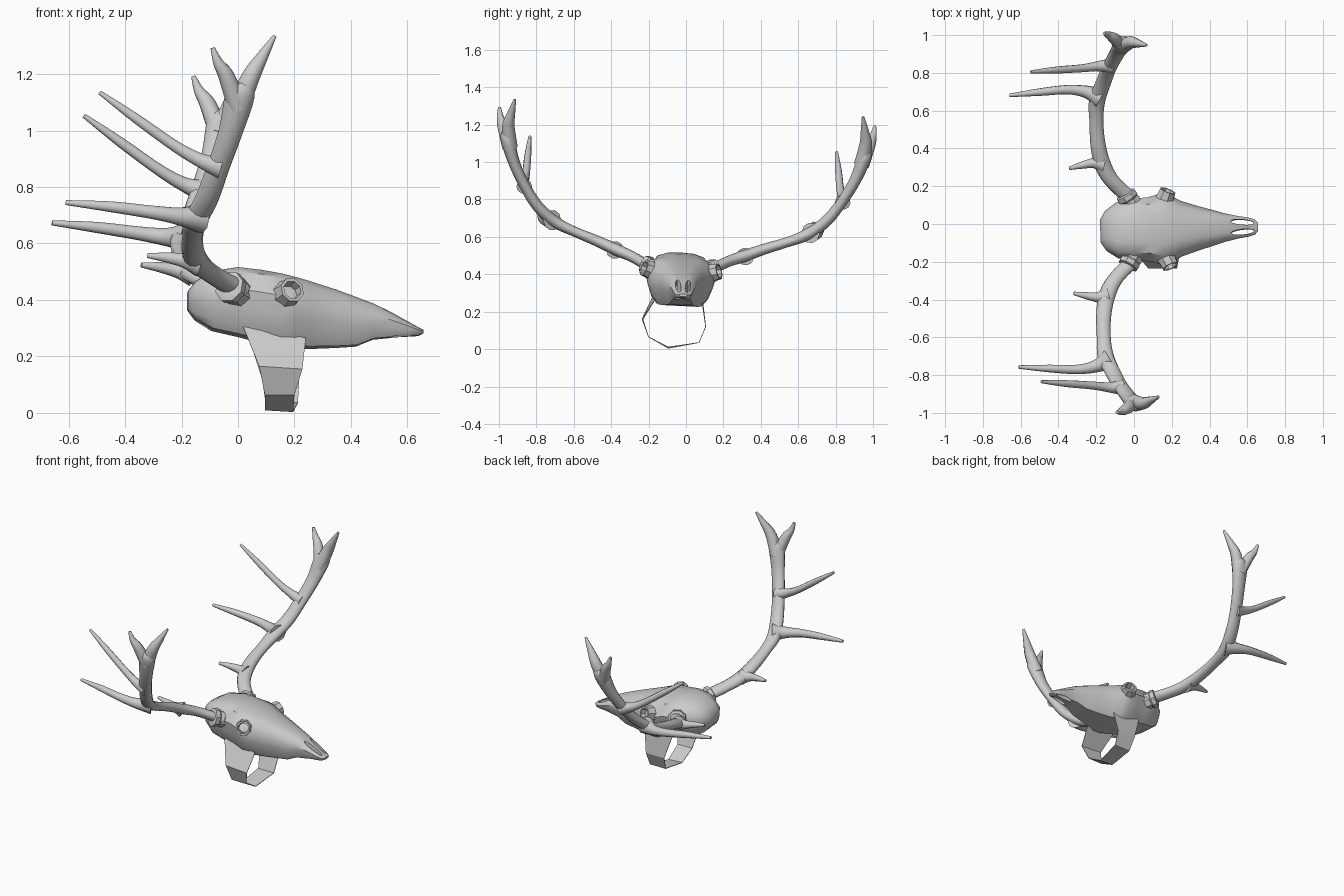
import bpy, bmesh, math
from mathutils import Vector, Matrix

if "Cube" in bpy.data.objects:
    bpy.data.objects.remove(bpy.data.objects["Cube"])

# The whole piece leans slightly: local symmetry plane y=0 -> world
LEAN = (Matrix.Translation((0, -0.052, 0)) @ Matrix.Rotation(0.034, 4, 'Z')
        @ Matrix.Rotation(-0.05, 4, 'X'))


def make_object(name, bm, lean=True, world_pts=False, mirror=False, angle=40):
    bmesh.ops.recalc_face_normals(bm, faces=bm.faces)
    me = bpy.data.meshes.new(name)
    bm.to_mesh(me)
    bm.free()
    if angle:
        for p in me.polygons:
            p.use_smooth = True
        me.set_sharp_from_angle(angle=math.radians(angle))
    ob = bpy.data.objects.new(name, me)
    bpy.context.collection.objects.link(ob)
    if world_pts:
        me.transform(LEAN.inverted())
    if lean:
        ob.matrix_world = LEAN
    if mirror:
        m = ob.modifiers.new("mirror", 'MIRROR')
        m.use_axis = (False, True, False)
        m.use_mirror_merge = False
    return ob


def bridge(bm, rings, closed=True):
    n = len(rings[0])
    for a, b in zip(rings, rings[1:]):
        for i in range(n if closed else n - 1):
            j = (i + 1) % n
            bm.faces.new((a[i], a[j], b[j], b[i]))


def spline(rows, steps=4):
    out = []
    rows = [Vector(r) for r in rows]
    for i in range(len(rows) - 1):
        p0, p1 = rows[max(i - 1, 0)], rows[i]
        p2, p3 = rows[i + 1], rows[min(i + 2, len(rows) - 1)]
        for s in range(steps):
            t = s / steps
            out.append(0.5 * (2 * p1 + (p2 - p0) * t
                              + (2 * p0 - 5 * p1 + 4 * p2 - p3) * t * t
                              + (3 * p1 - p0 - 3 * p2 + p3) * t ** 3))
    out.append(rows[-1])
    return out


def tube(bm, rows, ref, flat=1.0, sides=12):
    """Sweep along rows of (x, y, z, radius); flat squashes across ref."""
    rows = spline(rows)
    pts = [r.xyz for r in rows]
    rings = []
    for i, p in enumerate(pts):
        t = (pts[min(i + 1, len(pts) - 1)] - pts[max(i - 1, 0)]).normalized()
        u = (ref - t * ref.dot(t)).normalized()
        v = t.cross(u)
        r = rows[i][3]
        rings.append([bm.verts.new(p + u * r * math.cos(a) + v * r * flat * math.sin(a))
                      for a in (k * math.tau / sides for k in range(sides))])
    bridge(bm, rings)
    bm.faces.new(rings[0])
    bm.faces.new(rings[-1])


# Antlers: main beam, tines and end fork
X, Y = Vector((1, 0, 0)), Vector((0, 1, 0))
bm = bmesh.new()
tube(bm, [(0.01, -.18, .43, .042), (-.09, -.28, .49, .04), (-.14, -.37, .53, .044),
          (-.16, -.48, .58, .04), (-.16, -.6, .63, .037), (-.15, -.7, .68, .043),
          (-.11, -.79, .76, .042), (-.07, -.86, .87, .04), (-.025, -.92, 1, .043),
          (.008, -.955, 1.13, .052), (.012, -.962, 1.17, .025)], X, 0.72)
tines = [
    [(-.14, -.38, .53, .048), (-.19, -.388, .54, .028), (-.25, -.38, .55, .019), (-.32, -.367, .557, .009)],
    [(-.13, -.715, .69, .055), (-.2, -.752, .695, .034), (-.3, -.77, .71, .025),
     (-.45, -.765, .73, .02), (-.61, -.757, .745, .009)],
    [(-.06, -.865, .87, .042), (-.13, -.865, .893, .027), (-.22, -.855, .943, .021),
     (-.36, -.845, 1.042, .018), (-.49, -.835, 1.135, .008)],
    [(.0, -.94, 1.08, .04), (.045, -.95, 1.19, .034), (.085, -.935, 1.26, .022), (.13, -.915, 1.335, .007)],
    [(.0, -.945, 1.08, .038), (-.04, -.978, 1.19, .03), (-.07, -.993, 1.24, .019), (-.09, -.997, 1.293, .008)],
]
for t in tines:
    tube(bm, t, Y, 1.0, 10)
make_object("antlers", bm, world_pts=True, mirror=True, angle=60)


def collar(name, center, direction, rows, sides=8):
    """Ringed socket; rows are (distance along axis, radius)."""
    bm = bmesh.new()
    rings = [[bm.verts.new((r * math.cos(a), r * math.sin(a), d))
              for a in ((k + .5) * math.tau / sides for k in range(sides))]
             for d, r in rows]
    bridge(bm, rings)
    bm.faces.new(rings[0])
    bm.faces.new(rings[-1])
    rot = Vector(direction).to_track_quat('Z', 'Y').to_matrix().to_4x4()
    bm.transform(Matrix.Translation(center) @ rot)
    return make_object(name, bm, world_pts=True, mirror=True, angle=35)


# Antler burrs and eye sockets
collar("antler_burrs", (-.02, -.2, .44), (-.45, -.8, .3),
       [(-.09, .06), (-.01, .05), (.0, .058), (.025, .056), (.03, .042)])
collar("eye_sockets", (.188, -.215, .432), (.4, -.85, .33),
       [(-.08, .06), (-.01, .046), (.012, .045), (.012, .034), (-.035, .028)])

# Skull: (x, half width, top z, bottom z) stations
stations = [(-.178, .06, .43, .365), (-.15, .105, .467, .33), (-.09, .148, .503, .295),
            (0, .165, .517, .275), (.08, .17, .508, .255), (.15, .19, .495, .242),
            (.2, .178, .483, .235), (.25, .148, .469, .231), (.35, .115, .437, .234),
            (.42, .095, .411, .238), (.48, .076, .388, .262), (.55, .06, .354, .268),
            (.61, .05, .32, .271), (.64, .041, .303, .274), (.657, .022, .295, .281)]
section = [(0, 1), (.42, .985), (.76, .91), (1, .65), (.93, .4), (.8, .13), (.66, 0), (0, 0)]
bm = bmesh.new()
rings = []
for x, w, zt, zb in stations:
    half = [(a * w, zb + b * (zt - zb)) for a, b in section]
    loop = half + [(-y, z) for y, z in half[-2:0:-1]]
    rings.append([bm.verts.new((x, y, z)) for y, z in loop])
bridge(bm, rings)
bm.faces.new(rings[0])
bm.faces.new(rings[-1])
skull = make_object("skull", bm)

# Nasal slots cut through the muzzle
bm = bmesh.new()
bmesh.ops.create_cone(bm, cap_ends=True, segments=14, radius1=1, radius2=1, depth=1)
bm.transform(Matrix.Translation((.575, .026, .32)) @ Matrix.Rotation(-.09, 4, 'Z')
             @ Matrix.Diagonal((.062, .014, .3, 1)))
cutter = make_object("slot_cutter", bm, mirror=True, angle=0)
cutter.hide_render = True
mod = skull.modifiers.new("slots", 'BOOLEAN')
mod.operation = 'DIFFERENCE'
mod.solver = 'EXACT'
mod.object = cutter
bpy.context.view_layer.objects.active = skull
bpy.ops.object.modifier_apply(modifier="slots")
bpy.data.objects.remove(cutter)
skull.data.set_sharp_from_angle(angle=math.radians(40))

# Strap under the skull: (y, z, x start, x end, z tilt)
bm = bmesh.new()
rows = [(-.165, .285, .018, .24, .02), (-.233, .16, .075, .228, .005), (-.2, .065, .095, .2, 0),
        (-.095, .008, .095, .195, .003), (.07, .035, .098, .212, 0),
        (.105, .12, .085, .217, 0), (.085, .275, .03, .24, .015)]
rings = [[bm.verts.new((x0, y, z + t)), bm.verts.new((x1, y, z - t))] for y, z, x0, x1, t in rows]
bridge(bm, rings, closed=False)
strap = make_object("strap", bm, lean=False, angle=0)
s = strap.modifiers.new("thickness", 'SOLIDIFY')
s.thickness = 0.004
s.offset = 0
